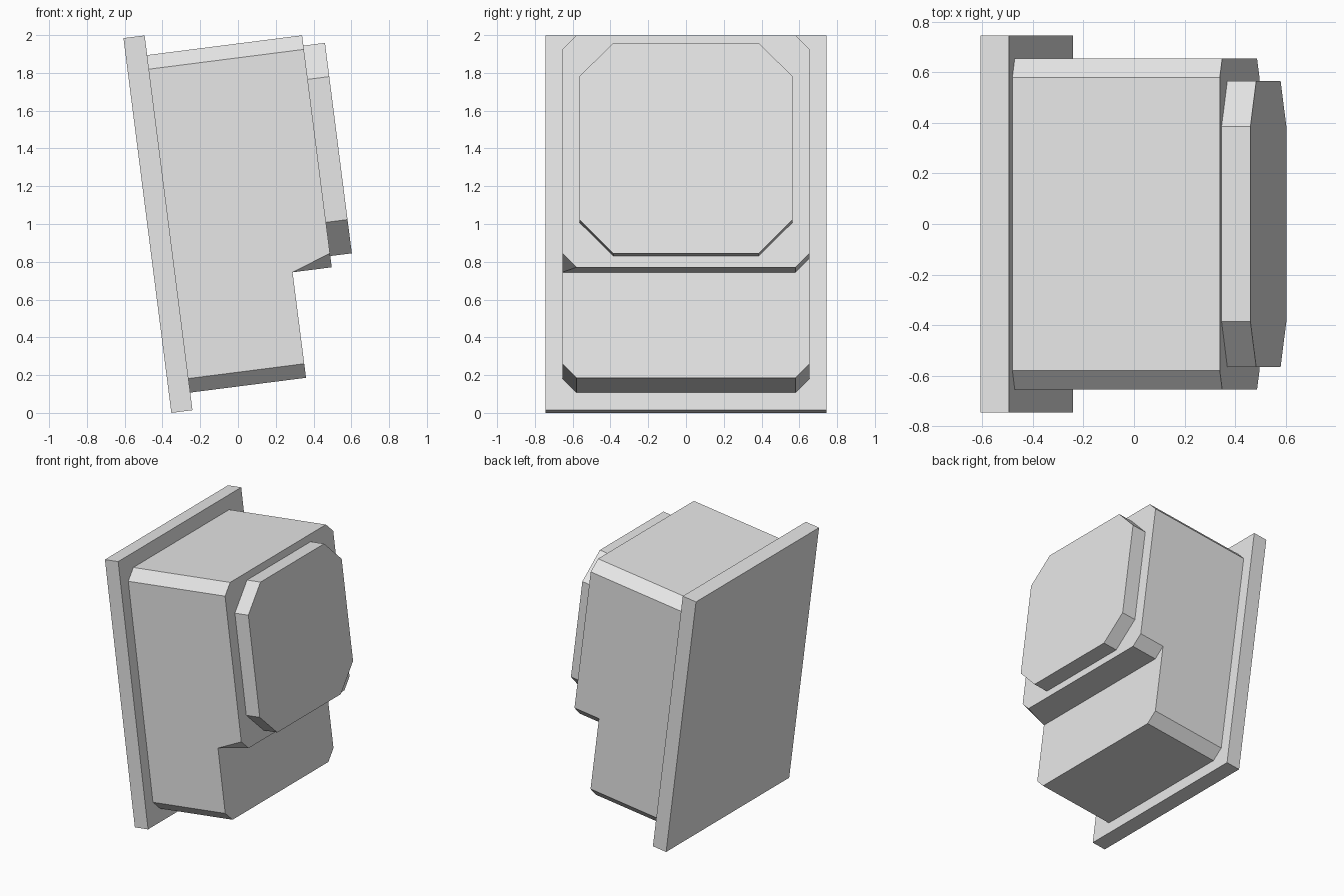
import bpy
import bmesh
from math import radians
from mathutils import Matrix

if "Cube" in bpy.data.objects:
    bpy.data.objects.remove(bpy.data.objects["Cube"], do_unlink=True)

grey = bpy.data.materials.new("light grey")
grey.use_nodes = True
grey.diffuse_color = (0.8, 0.8, 0.8, 1)
grey.node_tree.nodes["Principled BSDF"].inputs["Base Color"].default_value = (0.8, 0.8, 0.8, 1)

# Parts are built upright, then leaned back about the plate's lower rear edge
LEAN = Matrix.Translation((-0.353, 0, 0)) @ Matrix.Rotation(radians(-7.28), 4, 'Y')


def octagon(half, low, high, cut):
    """Chamfered rectangle as (y, z) points, starting at the lower -y side."""
    inner = half - cut
    return [(-half, low + cut), (-inner, low), (inner, low), (half, low + cut),
            (half, high - cut), (inner, high), (-inner, high), (-half, high - cut)]


def ring(bm, x, outline):
    return [bm.verts.new((x, y, z)) for y, z in outline]


def bridge(bm, a, b):
    for i in range(len(a)):
        j = (i + 1) % len(a)
        bm.faces.new((a[i], a[j], b[j], b[i]))


def finish(bm, name):
    bmesh.ops.recalc_face_normals(bm, faces=bm.faces)
    bm.transform(LEAN)
    mesh = bpy.data.meshes.new(name)
    bm.to_mesh(mesh)
    bm.free()
    mesh.materials.append(grey)
    bpy.context.collection.objects.link(bpy.data.objects.new(name, mesh))


def slab(name, x0, x1, outline):
    bm = bmesh.new()
    back, front = ring(bm, x0, outline), ring(bm, x1, outline)
    bridge(bm, back, front)
    bm.faces.new(back)
    bm.faces.new(front)
    finish(bm, name)


# Flat mounting plate and raised front pad
slab("back_plate", 0, 0.113, [(-0.745, 0), (0.745, 0), (0.745, 2), (-0.745, 2)])
slab("front_pad", 0.94, 1.055, octagon(0.565, 0.717, 1.84, 0.18))

# Housing: chamfered block whose upper part steps forward over the lower part
step, cut = 0.657, 0.075
shape = octagon(0.655, 0.094, 1.895, cut)
shape.insert(4, (0.655, step + cut))
shape.append((-0.655, step))
bm = bmesh.new()
back, mid = ring(bm, 0.113, shape), ring(bm, 0.731, shape)
bridge(bm, back, mid)
bm.faces.new(back)
notch = bm.verts.new((0.731, 0.58, step))
bm.faces.new(mid[:5] + [notch, mid[9]])

# Overhang, with its lower -y chamfer tapering to a point at the step
front = ring(bm, 0.94, octagon(0.655, step, 1.895, cut))
bm.faces.new(front)
base = [mid[9], mid[9], notch] + mid[4:9]
for i in range(8):
    j = (i + 1) % 8
    loop = [base[i], base[j], front[j], front[i]]
    bm.faces.new(list(dict.fromkeys(loop)))
finish(bm, "housing")
